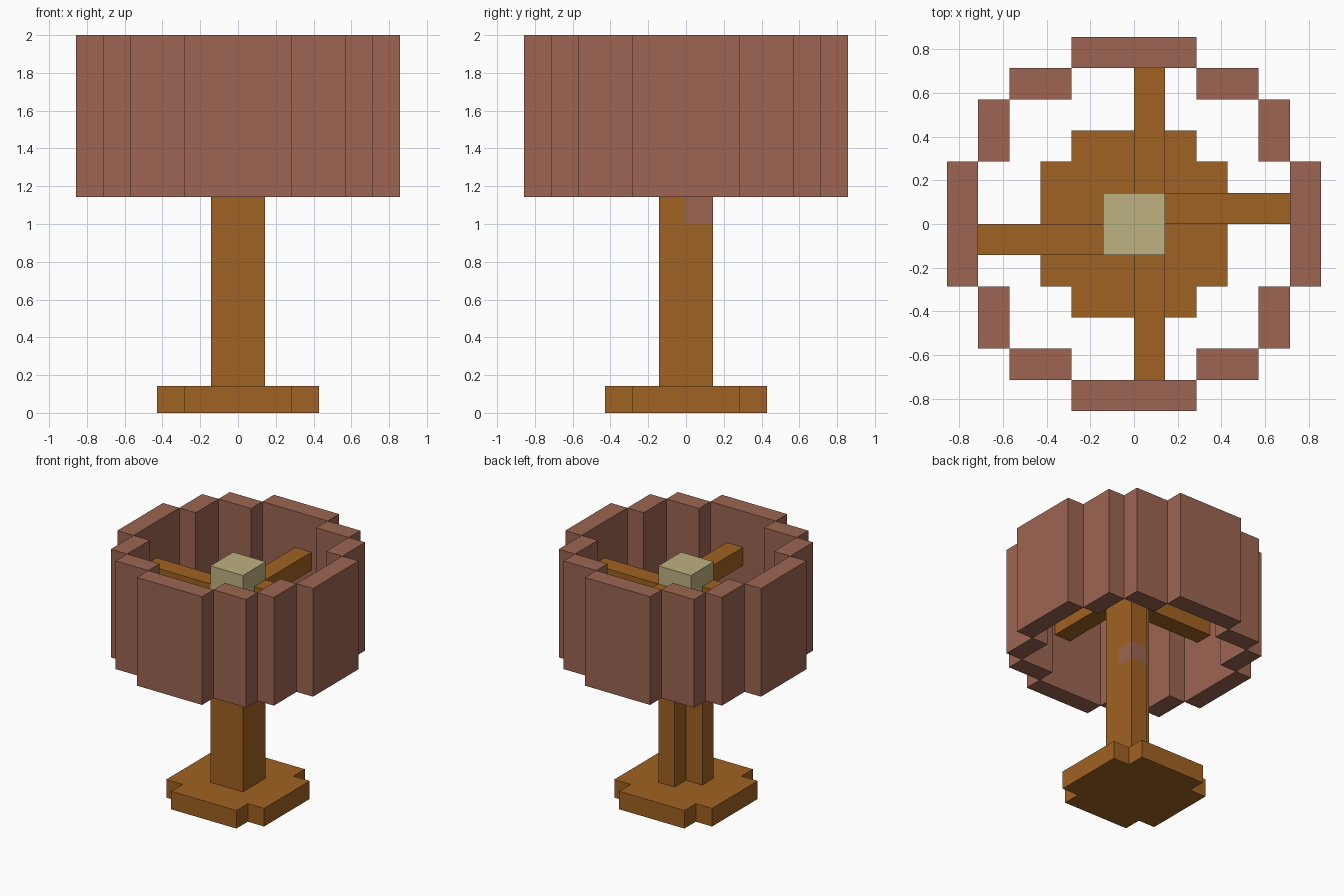
import bpy, bmesh
from mathutils import Vector

if "Cube" in bpy.data.objects:
    bpy.data.objects.remove(bpy.data.objects["Cube"])

U = 1 / 7  # block size; the lamp is 14 blocks tall


def material(name, rgb):
    m = bpy.data.materials.new(name)
    m.diffuse_color = (*rgb, 1)
    m.use_nodes = True
    m.node_tree.nodes["Principled BSDF"].inputs["Base Color"].default_value = m.diffuse_color
    return m


WOOD = material("warm wood", (0.352, 0.122, 0.016))
CLAY = material("clay red", (0.332, 0.130, 0.084))
GLOW = material("pale yellow", (0.515, 0.445, 0.216))


def finish(bm, name, *mats):
    bmesh.ops.recalc_face_normals(bm, faces=bm.faces)
    mesh = bpy.data.meshes.new(name)
    bm.to_mesh(mesh)
    bm.free()
    for m in mats:
        mesh.materials.append(m)
    obj = bpy.data.objects.new(name, mesh)
    bpy.context.collection.objects.link(obj)
    return obj


def prism(bm, outline, z0, z1):
    """Extrude an outline, given in blocks, from z0 to z1."""
    face = bm.faces.new([bm.verts.new(Vector((x, y, z0)) * U) for x, y in outline])
    top = bmesh.ops.extrude_face_region(bm, geom=[face])["geom"]
    verts = [v for v in top if isinstance(v, bmesh.types.BMVert)]
    bmesh.ops.translate(bm, verts=verts, vec=(0, 0, (z1 - z0) * U))


def box(bm, x0, x1, y0, y1, z0, z1):
    prism(bm, [(x0, y0), (x1, y0), (x1, y1), (x0, y1)], z0, z1)


# Stepped foot
bm = bmesh.new()
quarter = [(3, 2), (2, 2), (2, 3)]
outline = []
for _ in range(4):
    outline += quarter
    quarter = [(-y, x) for x, y in quarter]
prism(bm, outline, 0, 1)
finish(bm, "base", WOOD)

# L-shaped post with a clay block set flush in its rear column
bm = bmesh.new()
prism(bm, [(-1, -1), (1, -1), (1, 1), (0, 1), (0, 0), (-1, 0)], 1, 11)
for co, no in (((0, 0, 7), (0, 0, 1)), ((0, 0, 8), (0, 0, 1)), ((0, 0, 0), (0, 1, 0))):
    bmesh.ops.bisect_plane(bm, geom=bm.verts[:] + bm.edges[:] + bm.faces[:],
                           plane_co=Vector(co) * U, plane_no=no)
for f in bm.faces:
    c = f.calc_center_median() / U
    f.material_index = int(7 < c.z < 8 and c.y > 0.1)
finish(bm, "post", WOOD, CLAY)

# Bulb block on top of the post
bm = bmesh.new()
box(bm, -1, 1, -1, 1, 11, 13)
finish(bm, "bulb", GLOW)

# Arms reaching out to the shade
arms = {"right": (1, 5, 0, 1), "left": (-5, -1, -1, 0),
        "back": (0, 1, 1, 5), "front": (0, 1, -5, -1)}
for side, extent in arms.items():
    bm = bmesh.new()
    box(bm, *extent, 11, 12)
    finish(bm, side + "_arm", WOOD)

# Ring of upright shade panels, one quarter turned four times
bm = bmesh.new()
panels = [(5, 6, -2, 2), (4, 5, 2, 4), (2, 4, 4, 5)]
for _ in range(4):
    for p in panels:
        box(bm, *p, 8, 14)
    panels = [(-y1, -y0, x0, x1) for x0, x1, y0, y1 in panels]
finish(bm, "shade", CLAY)
